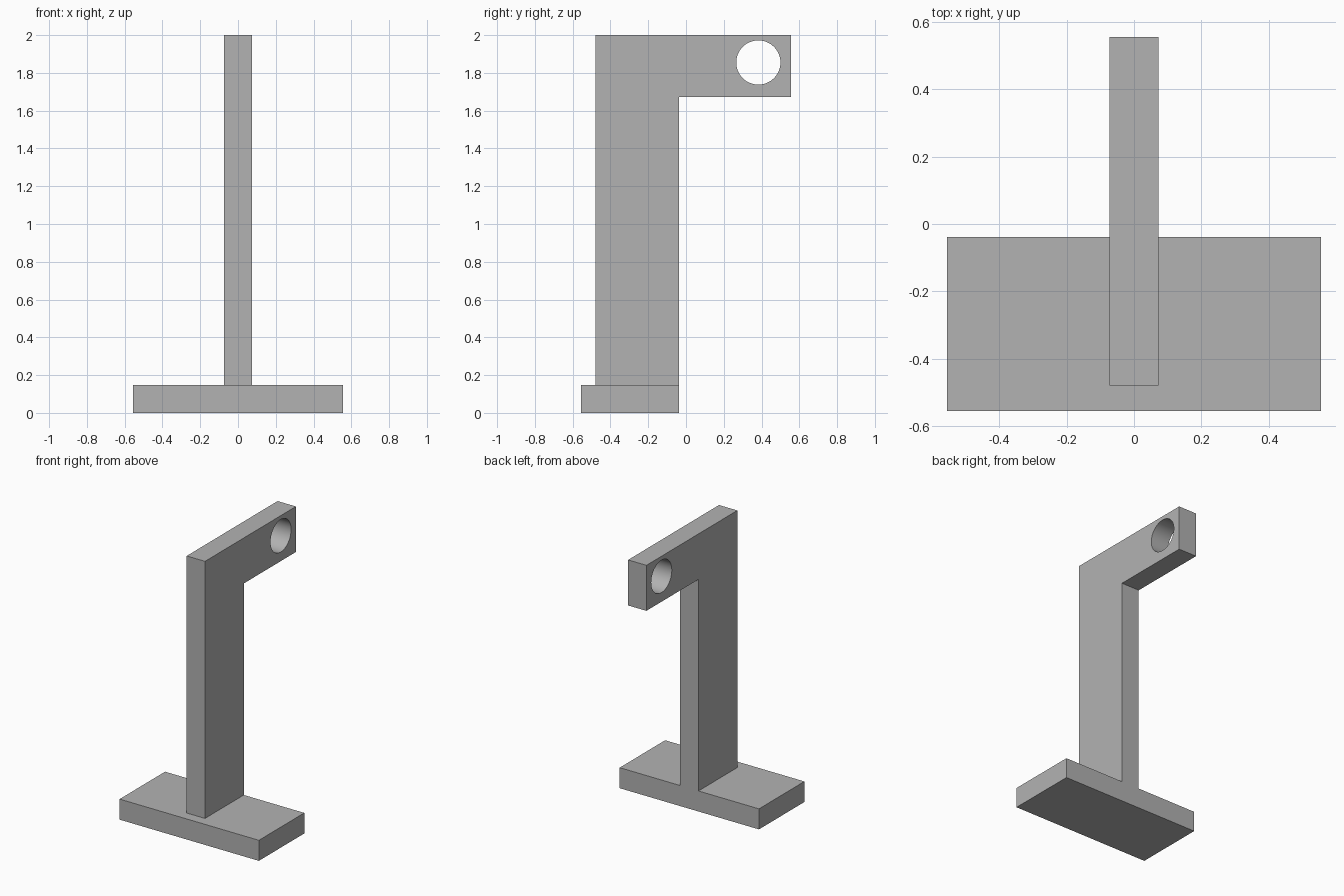
import bpy
import bmesh
import math

if "Cube" in bpy.data.objects:
    bpy.data.objects.remove(bpy.data.objects["Cube"], do_unlink=True)

grey = bpy.data.materials.new("plain grey")
grey.use_nodes = True
color = (0.448, 0.448, 0.448, 1)
grey.diffuse_color = color
grey.node_tree.nodes["Principled BSDF"].inputs["Base Color"].default_value = color


def extrude_profile(name, profile, half_width):
    """Extrude a (y, z) outline along x, centred on x = 0."""
    bm = bmesh.new()
    face = bm.faces.new([bm.verts.new((-half_width, y, z)) for y, z in profile])
    moved = bmesh.ops.extrude_face_region(bm, geom=[face])["geom"]
    verts = [v for v in moved if isinstance(v, bmesh.types.BMVert)]
    bmesh.ops.translate(bm, verts=verts, vec=(2 * half_width, 0, 0))
    bmesh.ops.recalc_face_normals(bm, faces=bm.faces)
    mesh = bpy.data.meshes.new(name)
    bm.to_mesh(mesh)
    bm.free()
    mesh.materials.append(grey)
    obj = bpy.data.objects.new(name, mesh)
    bpy.context.collection.objects.link(obj)
    return obj


front, back, tip = -0.48, -0.038, 0.555
base_top, arm_bottom, top = 0.148, 1.672, 2.0

# Flat foot plate
extrude_profile("base", [(-tip, 0), (back, 0), (back, base_top), (-tip, base_top)], 0.555)

# Upright with the arm reaching backwards
post = extrude_profile("post_and_arm", [
    (front, base_top), (back, base_top), (back, arm_bottom),
    (tip, arm_bottom), (tip, top), (front, top)], 0.073)

# Round hole through the end of the arm
bpy.ops.mesh.primitive_cylinder_add(vertices=64, radius=0.117, depth=0.5,
                                    location=(0, 0.383, 1.855),
                                    rotation=(0, math.pi / 2, 0))
cutter = bpy.context.object
cutter.name = "hole_cutter"
cutter.data.materials.append(grey)
hole = post.modifiers.new("hole", 'BOOLEAN')
hole.operation = 'DIFFERENCE'
hole.solver = 'EXACT'
hole.object = cutter

bpy.ops.object.select_all(action='DESELECT')
post.select_set(True)
bpy.context.view_layer.objects.active = post
bpy.ops.object.modifier_apply(modifier=hole.name)
bpy.data.objects.remove(cutter, do_unlink=True)
bpy.ops.object.shade_smooth_by_angle(angle=math.radians(30))
